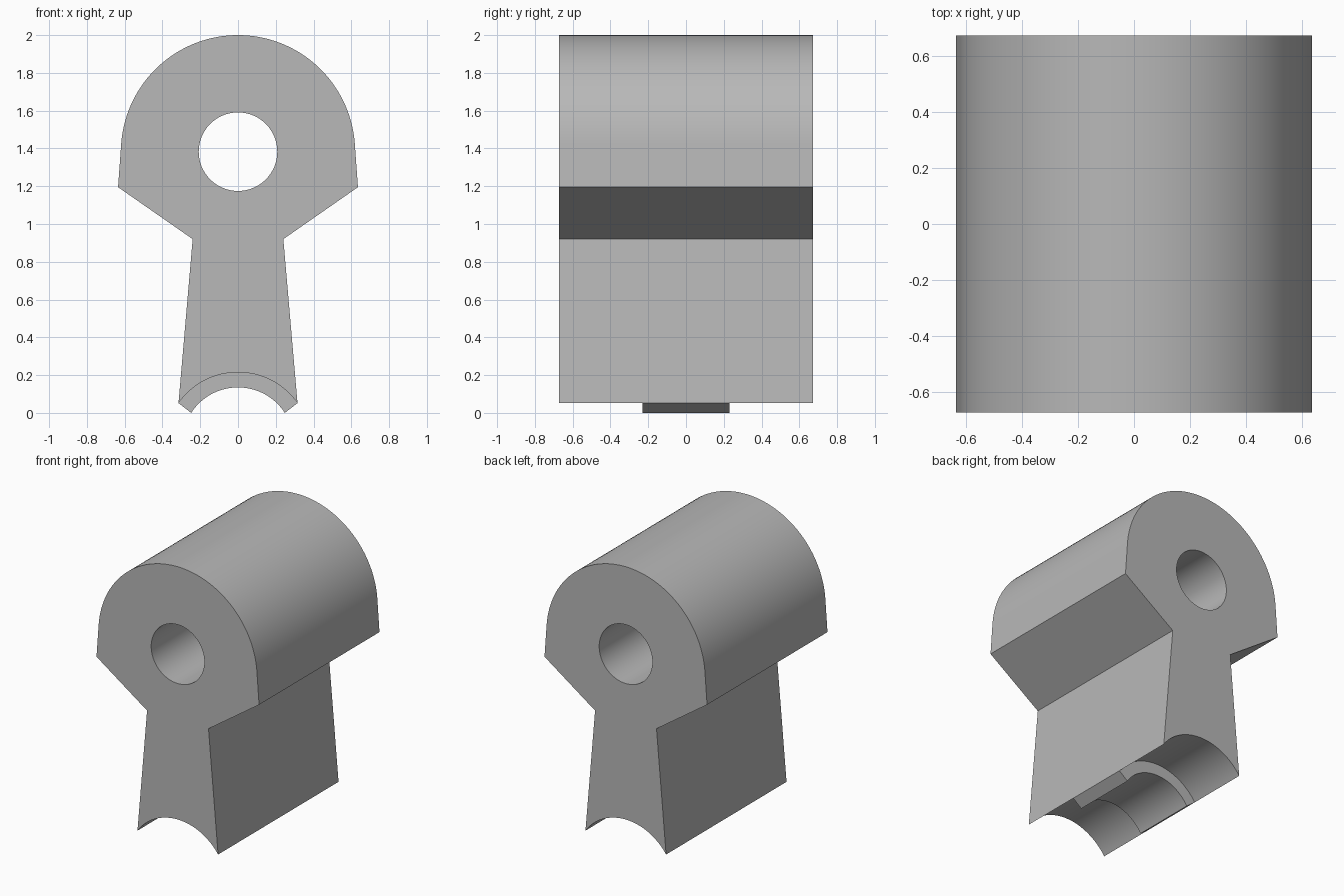
import bpy, bmesh, math

cube = bpy.data.objects.get("Cube")
if cube:
    bpy.data.objects.remove(cube, do_unlink=True)

GREY = (0.48, 0.48, 0.48, 1.0)
mat = bpy.data.materials.new("plain_grey")
mat.use_nodes = True
mat.diffuse_color = GREY
mat.node_tree.nodes["Principled BSDF"].inputs["Base Color"].default_value = GREY


def arc(cz, radius, start, end, steps):
    """Points on an x-z arc centred on x = 0; angles in degrees from +x."""
    angles = [math.radians(start + (end - start) * i / steps) for i in range(steps + 1)]
    return [(radius * math.cos(a), cz + radius * math.sin(a)) for a in angles]


def saddle(half_width, end_z, apex_z, steps=32):
    """Arc from right to left through two level ends and an apex."""
    rise = apex_z - end_z
    radius = (half_width ** 2 + rise ** 2) / (2 * rise)
    cz = apex_z - radius
    a = math.degrees(math.atan2(end_z - cz, half_width))
    return arc(cz, radius, a, 180 - a, steps)


def prism(name, outline, half_depth):
    """Extrude an x-z outline symmetrically along y."""
    bm = bmesh.new()
    face = bm.faces.new([bm.verts.new((x, -half_depth, z)) for x, z in outline])
    ext = bmesh.ops.extrude_face_region(bm, geom=[face])
    moved = [v for v in ext["geom"] if isinstance(v, bmesh.types.BMVert)]
    bmesh.ops.translate(bm, verts=moved, vec=(0, 2 * half_depth, 0))
    bmesh.ops.recalc_face_normals(bm, faces=bm.faces)
    mesh = bpy.data.meshes.new(name)
    bm.to_mesh(mesh)
    bm.free()
    mesh.materials.append(mat)
    obj = bpy.data.objects.new(name, mesh)
    bpy.context.collection.objects.link(obj)
    return obj


def activate(obj):
    bpy.ops.object.select_all(action="DESELECT")
    obj.select_set(True)
    bpy.context.view_layer.objects.active = obj


# Body: round head, flared shoulders, tapering leg, concave foot
HALF_DEPTH = 0.672
seat = saddle(0.315, 0.052, 0.215)
right_side = [(0.315, 0.052), (0.24, 0.92), (0.635, 1.195)]
left_side = [(-x, z) for x, z in reversed(right_side)]
outline = right_side + arc(1.38, 0.62, 4.5, 175.5, 64) + left_side + seat[::-1][1:-1]
body = prism("clamp_body", outline, HALF_DEPTH)

# Through hole in the head
cutter = prism("hole_cutter", arc(1.383, 0.208, 0, 360, 64)[:-1], HALF_DEPTH + 0.1)
cutter.hide_render = True
cut = body.modifiers.new("through_hole", "BOOLEAN")
cut.operation = "DIFFERENCE"
cut.solver = "EXACT"
cut.object = cutter
activate(body)
bpy.ops.object.modifier_apply(modifier=cut.name)
bpy.data.objects.remove(cutter, do_unlink=True)

# Short curved rib centred under the foot
rib = prism("foot_rib", seat + saddle(0.248, 0.0, 0.135)[::-1], 0.23)

for obj in (body, rib):
    activate(obj)
    bpy.ops.object.shade_smooth_by_angle(angle=math.radians(20))
